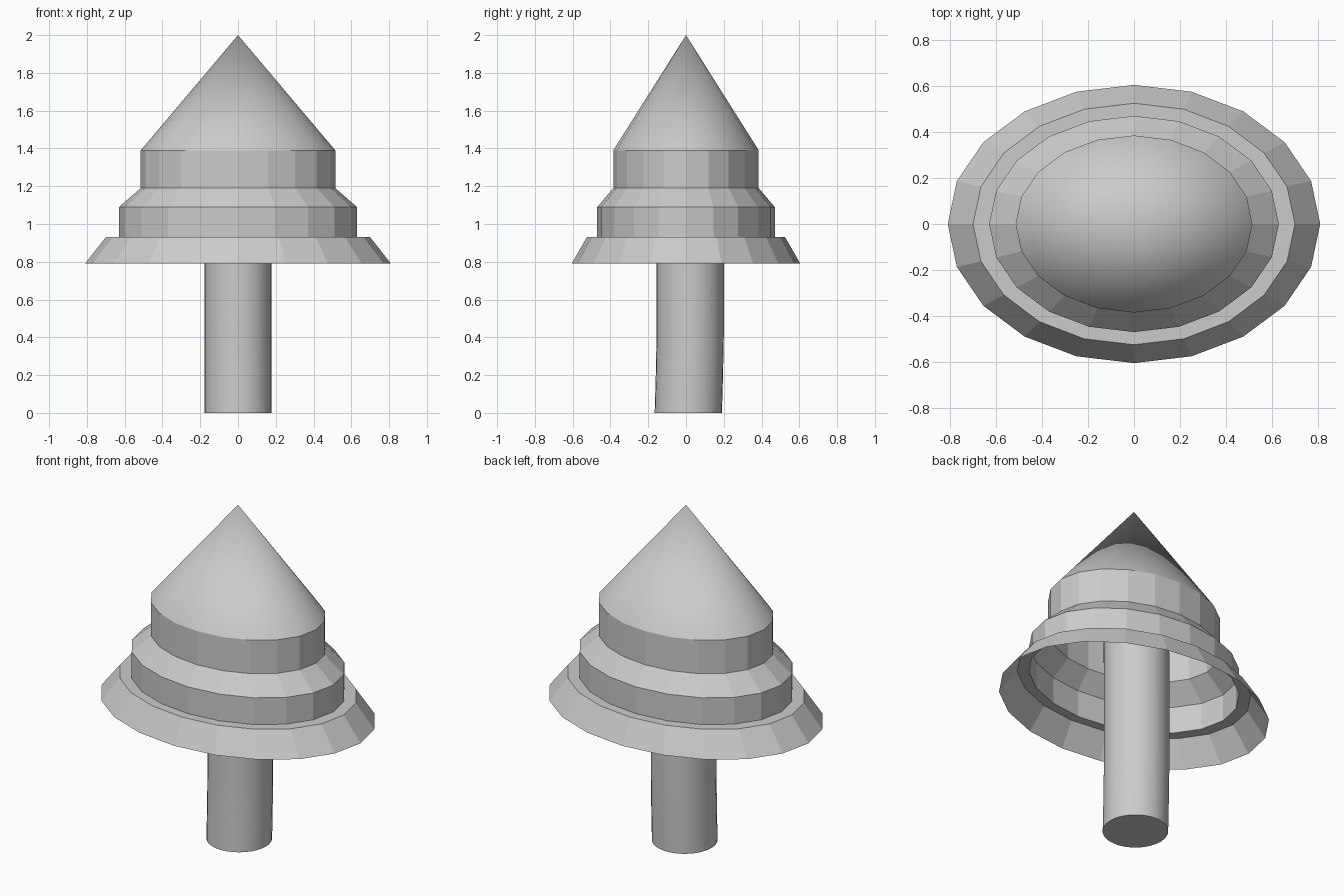
import bpy, bmesh
from math import cos, sin, tau, radians

if "Cube" in bpy.data.objects:
    bpy.data.objects.remove(bpy.data.objects["Cube"])


def loft(name, rings, sides, tip=None, cap_ends=False, smooth_angle=30):
    """Skin elliptical rings (rx, ry, centre_y, z), optionally closed to a tip."""
    bm = bmesh.new()
    loops = []
    for rx, ry, cy, z in rings:
        loops.append([bm.verts.new((rx * cos(tau * i / sides),
                                    cy + ry * sin(tau * i / sides), z))
                      for i in range(sides)])
    for a, b in zip(loops, loops[1:]):
        for i in range(sides):
            j = (i + 1) % sides
            bm.faces.new((a[i], a[j], b[j], b[i]))
    if tip:
        t = bm.verts.new(tip)
        for i in range(sides):
            bm.faces.new((loops[-1][i], loops[-1][(i + 1) % sides], t))
    if cap_ends:
        bm.faces.new(loops[0][::-1])
        bm.faces.new(loops[-1])
    mesh = bpy.data.meshes.new(name)
    bm.to_mesh(mesh)
    bm.free()
    obj = bpy.data.objects.new(name, mesh)
    bpy.context.collection.objects.link(obj)
    if smooth_angle:
        bpy.ops.object.select_all(action='DESELECT')
        obj.select_set(True)
        bpy.context.view_layer.objects.active = obj
        bpy.ops.object.shade_smooth_by_angle(angle=radians(smooth_angle))
    return obj


# Stepped foliage: an open, faceted shell with a smooth cone on top
profile = [(0.81, 0.605, 0.79), (0.70, 0.525, 0.93), (0.63, 0.47, 0.93),
           (0.63, 0.47, 1.09), (0.515, 0.385, 1.19), (0.515, 0.385, 1.39)]
foliage = loft("foliage", [(rx, ry, 0, z) for rx, ry, z in profile], 20,
               tip=(0, 0, 2), smooth_angle=None)
for face in foliage.data.polygons:
    face.use_smooth = len(face.vertices) == 3
for edge in foliage.data.edges:
    zs = [foliage.data.vertices[v].co.z for v in edge.vertices]
    edge.use_edge_sharp = max(zs) < 1.5

# Round trunk, bending slightly near the ground and ending inside the foliage
r = 0.178
trunk_path = [(0.012, 0), (0.018, 0.2), (0.022, 0.4), (0.022, 0.8), (0.02, 1.39)]
loft("trunk", [(r, r, y, z) for y, z in trunk_path], 32, cap_ends=True)
